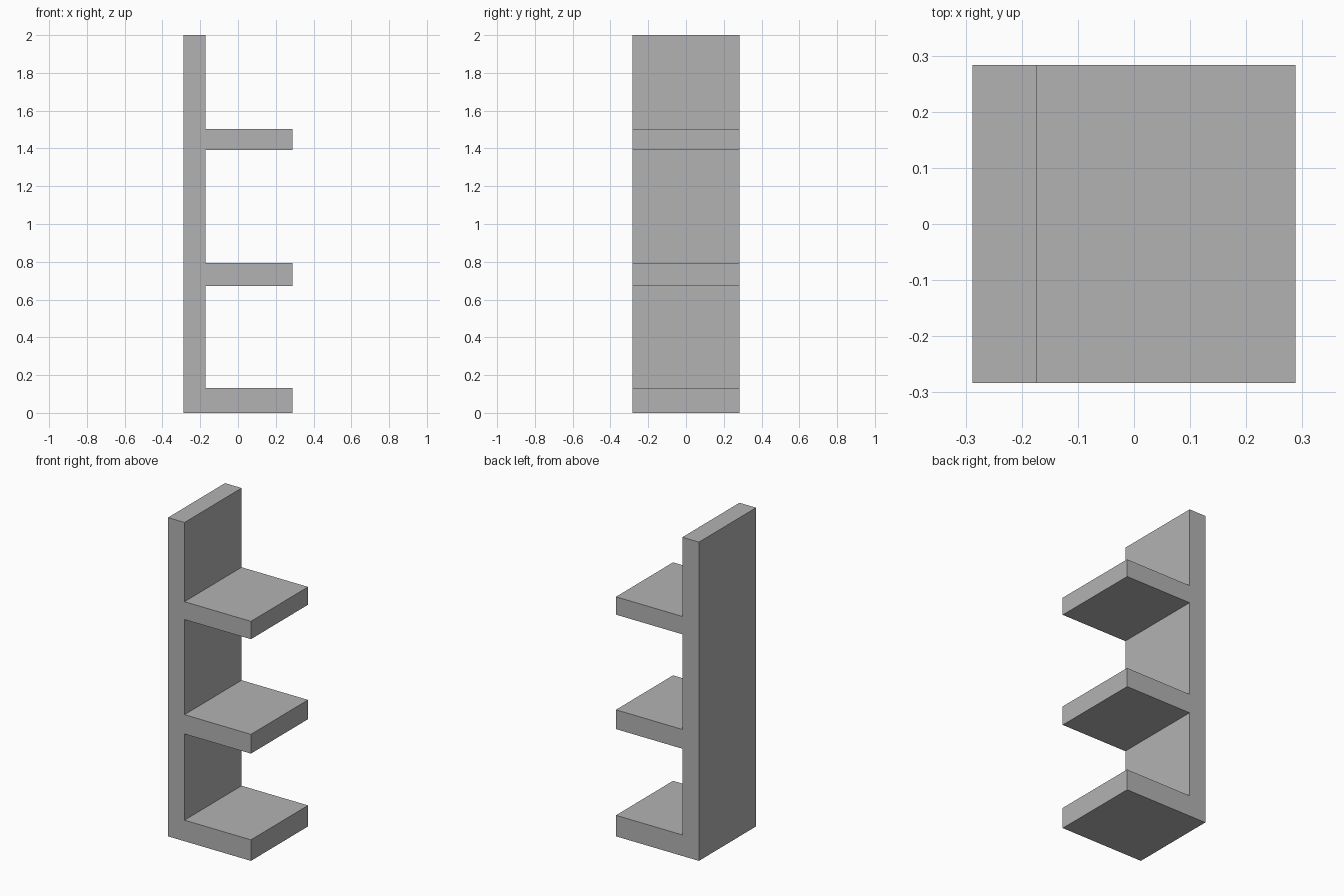
import bpy
import bmesh

cube = bpy.data.objects.get("Cube")
if cube:
    bpy.data.objects.remove(cube, do_unlink=True)

# Plain grey finish
grey = bpy.data.materials.new("plain_grey")
grey.use_nodes = True
colour = (0.45, 0.45, 0.45, 1)
grey.diffuse_color = colour
grey.node_tree.nodes["Principled BSDF"].inputs["Base Color"].default_value = colour

BACK, INNER, TIP = -0.288, -0.173, 0.288
HALF_DEPTH, HEIGHT = 0.283, 2.0
SHELVES = [(0.0, 0.132), (0.673, 0.794), (1.391, 1.503)]  # bottom, top

# Side profile: upright panel with a step out and back for each shelf
profile = [(BACK, 0)]
for bottom, top in SHELVES:
    if bottom > 0:
        profile.append((INNER, bottom))
    profile += [(TIP, bottom), (TIP, top), (INNER, top)]
profile += [(INNER, HEIGHT), (BACK, HEIGHT)]

# Extrude the profile across the full depth as one solid
bm = bmesh.new()
face = bm.faces.new([bm.verts.new((x, -HALF_DEPTH, z)) for x, z in profile])
extruded = bmesh.ops.extrude_face_region(bm, geom=[face], use_keep_orig=True)
moved = [v for v in extruded["geom"] if isinstance(v, bmesh.types.BMVert)]
bmesh.ops.translate(bm, verts=moved, vec=(0, 2 * HALF_DEPTH, 0))
bmesh.ops.recalc_face_normals(bm, faces=bm.faces[:])

mesh = bpy.data.meshes.new("shelf_unit")
bm.to_mesh(mesh)
bm.free()
mesh.materials.append(grey)
shelf_unit = bpy.data.objects.new("shelf_unit", mesh)
bpy.context.collection.objects.link(shelf_unit)
